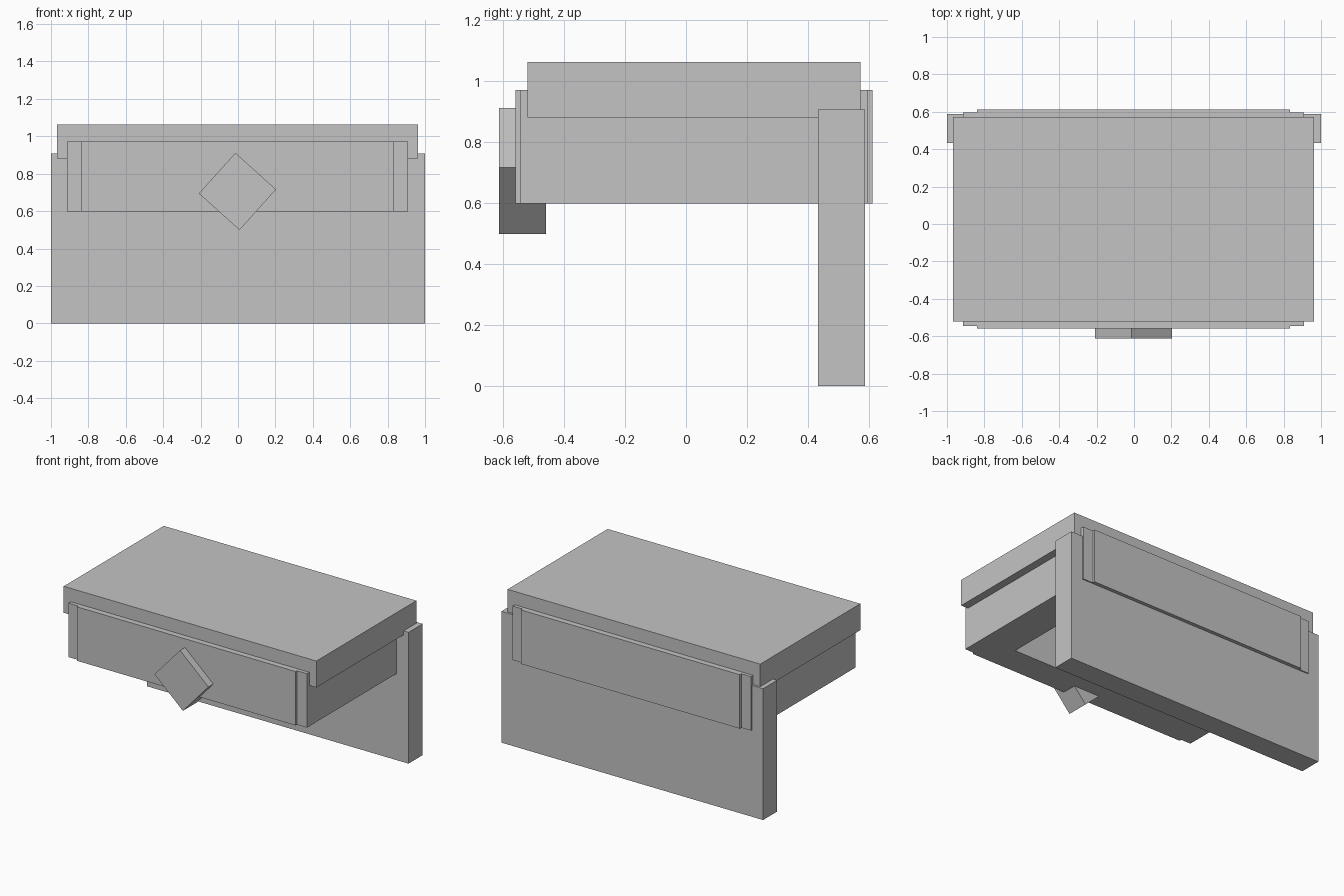
import bpy
import math

cube = bpy.data.objects.get("Cube")
if cube:
    bpy.data.objects.remove(cube, do_unlink=True)

GREY = (0.55, 0.55, 0.55, 1)
grey = bpy.data.materials.new("plain grey")
grey.use_nodes = True
grey.diffuse_color = GREY
grey.node_tree.nodes["Principled BSDF"].inputs["Base Color"].default_value = GREY


def box(name, x, y, z, turn=0):
    """Box spanning the given (low, high) ranges, turned about the y axis."""
    spans = (x, y, z)
    bpy.ops.mesh.primitive_cube_add(
        size=1, location=[(a + b) / 2 for a, b in spans], rotation=(0, turn, 0))
    obj = bpy.context.object
    obj.name = name
    obj.scale = [b - a for a, b in spans]
    obj.data.materials.append(grey)
    return obj


# Upright back panel carrying the drawer case
box("back_panel", (-1, 1), (0.433, 0.587), (0, 0.907))

# Lid and case, both hollowed from below
lid = box("top_slab", (-0.968, 0.963), (-0.52, 0.572), (0.88, 1.063))
case = box("drawer_case", (-0.914, 0.909), (-0.545, 0.595), (0.598, 0.971))
recess = box("recess_cutter", (-0.66, 0.66), (-0.36, 0.42), (0.5, 0.95))
recess.hide_render = True
recess.hide_viewport = True
recess.display_type = 'WIRE'
for part in (lid, case):
    cut = part.modifiers.new("recess", 'BOOLEAN')
    cut.operation = 'DIFFERENCE'
    cut.solver = 'EXACT'
    cut.object = recess

# Raised plates on the front and back of the case
for name, y in (("front_plate", (-0.56, -0.5)), ("rear_plate", (0.55, 0.612))):
    box(name, (-0.839, 0.833), y, (0.598, 0.971))

# Square handle block standing on its corner
HALF = 0.146
box("handle", (-0.003 - HALF, -0.003 + HALF), (-0.613, -0.459),
    (0.705 - HALF, 0.705 + HALF), math.radians(42))
